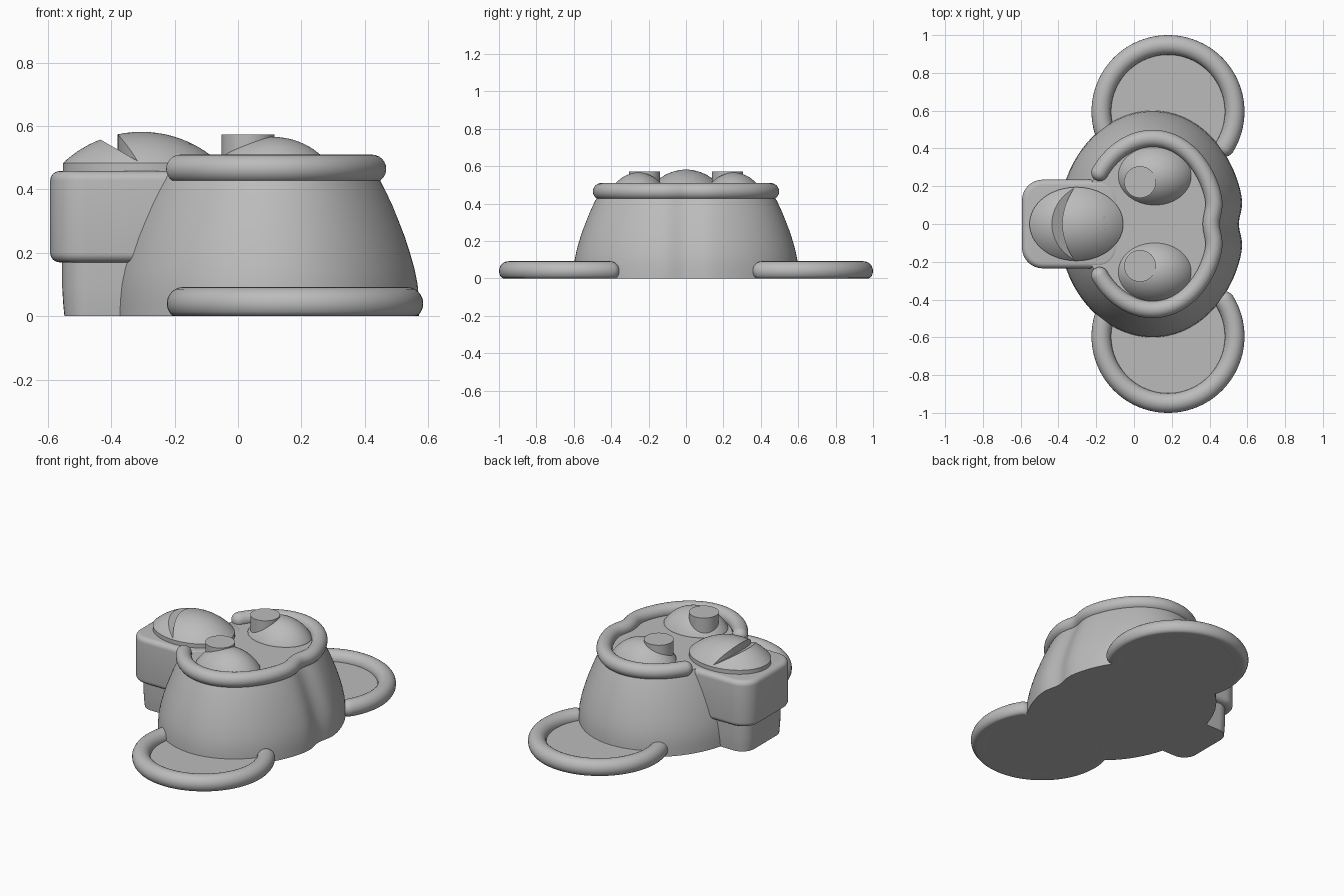
import bpy, bmesh
from math import sin, cos, pi, sqrt, exp, radians
from mathutils import Vector

if "Cube" in bpy.data.objects:
    bpy.data.objects.remove(bpy.data.objects["Cube"], do_unlink=True)

grey = bpy.data.materials.new("plain_grey")
grey.use_nodes = True
COLOR = (0.5, 0.5, 0.5, 1)
grey.diffuse_color = COLOR
grey.node_tree.nodes["Principled BSDF"].inputs["Base Color"].default_value = COLOR


def loft(name, rings, smooth=35):
    """Skin a stack of closed rings and cap both ends."""
    bm = bmesh.new()
    loops = [[bm.verts.new(p) for p in ring] for ring in rings]
    n = len(rings[0])
    for a, b in zip(loops, loops[1:]):
        for i in range(n):
            j = (i + 1) % n
            bm.faces.new((a[i], a[j], b[j], b[i]))
    bm.faces.new(loops[0][::-1])
    bm.faces.new(loops[-1])
    bmesh.ops.recalc_face_normals(bm, faces=bm.faces)
    mesh = bpy.data.meshes.new(name)
    bm.to_mesh(mesh)
    bm.free()
    mesh.materials.append(grey)
    ob = bpy.data.objects.new(name, mesh)
    bpy.context.collection.objects.link(ob)
    shade(ob, smooth)
    return ob


def shade(ob, angle=35):
    bpy.ops.object.select_all(action='DESELECT')
    ob.select_set(True)
    bpy.context.view_layer.objects.active = ob
    bpy.ops.object.shade_smooth_by_angle(angle=radians(angle))


def ellipse(cx, cy, rx, ry, z, n=64):
    return [(cx + rx * cos(2 * pi * i / n), cy + ry * sin(2 * pi * i / n), z) for i in range(n)]


def dome(name, cx, cy, rx, ry, base, edge, top):
    """Short upright edge with a spherical cap above it."""
    h = top - edge
    big = (rx * rx + h * h) / (2 * h)
    rings = [ellipse(cx, cy, rx, ry, base)]
    for k in range(16):
        s = cos(k / 15 * pi / 2) + 0.004
        s = min(s, 1)
        z = edge + sqrt(big ** 2 - (rx * s) ** 2) - (big - h)
        rings.append(ellipse(cx, cy, rx * s, ry * s, z))
    return loft(name, rings)


def tube(name, path, r, n=24):
    """Round bar along a level path with ball ends, flat where it meets the ground."""
    path = [Vector(p) for p in path]
    spots = []
    for i, p in enumerate(path):
        t = (path[min(i + 1, len(path) - 1)] - path[max(i - 1, 0)]).normalized()
        caps = [k / 8 * pi / 2 for k in range(1, 8)]
        if i == 0:
            spots += [(p - t * r * sin(a), t, r * cos(a)) for a in reversed(caps)]
        spots.append((p, t, r))
        if i == len(path) - 1:
            spots += [(p + t * r * sin(a), t, r * cos(a)) for a in caps]
    rings = []
    for p, t, rad in spots:
        side = Vector((-t.y, t.x, 0))
        ring = [p + side * rad * cos(2 * pi * k / n) + Vector((0, 0, rad * sin(2 * pi * k / n))) for k in range(n)]
        rings.append([(v.x, v.y, max(v.z, 0)) for v in ring])
    return loft(name, rings, 50)


def round_box_ring(x0, x1, hy, r, z, inset=0):
    ring = []
    x0, x1, hy, r = x0 + inset, x1 - inset, hy - inset, r - inset
    corners = [(x1 - r, hy - r), (x0 + r, hy - r), (x0 + r, r - hy), (x1 - r, r - hy)]
    for q, (cx, cy) in enumerate(corners):
        for k in range(9):
            a = (q + k / 8) * pi / 2
            ring.append((cx + r * cos(a), cy + r * sin(a), z))
    return ring


def cut(ob, cutter):
    mod = ob.modifiers.new("cut", 'BOOLEAN')
    mod.operation = 'DIFFERENCE'
    mod.solver = 'EXACT'
    mod.object = cutter
    bpy.context.view_layer.objects.active = ob
    bpy.ops.object.modifier_apply(modifier=mod.name)
    bpy.data.objects.remove(cutter, do_unlink=True)


def outline(a, d, z):
    """Head outline shrunk by d, with a shallow dip at the crown."""
    rx = (0.485 if cos(a) > 0 else 0.5) - d
    x, y = rx * cos(a), (0.6 - d) * sin(a)
    if x > 0:
        x -= 0.03 * exp(-(y / 0.08) ** 2)
    return (0.1 + x, y, z)


# Head: flared wall with a flat face on top
profile = [(0, 0), (0.05, 0.001), (0.1, 0.005), (0.15, 0.015), (0.2, 0.029), (0.25, 0.045),
           (0.3, 0.064), (0.35, 0.084), (0.4, 0.107), (0.455, 0.135)]
loft("head", [[outline(2 * pi * i / 128, d, z) for i in range(128)] for z, d in profile])

# Rim around the face, open at the muzzle
END = radians(143)
tube("face_rim", [outline(-END + 2 * END * i / 96, 0.147, 0.465) for i in range(97)], 0.045)

# Ears and eyes, mirrored across the middle
for side, label in ((1, "left"), (-1, "right")):
    ear = (0.18, 0.595 * side)
    arc = [radians(-32 + 244 * i / 64) for i in range(65)]
    tube(label + "_ear_rim", [(ear[0] + 0.353 * cos(a), ear[1] + 0.353 * sin(a) * side, 0.04) for a in arc], 0.052)
    loft(label + "_ear", [ellipse(*ear, 0.34, 0.34, z) for z in (0, 0.038)])
    dome(label + "_eye", 0.11, 0.255 * side, 0.193, 0.155, 0.44, 0.46, 0.566)
    loft(label + "_pupil", [ellipse(0.032, 0.222 * side, 0.084, 0.084, z) for z in (0.45, 0.573)])

# Muzzle block with rounded edges
R = 0.03
steps = [k / 6 * pi / 2 for k in range(7)]
low = [(0.17 + R * (1 - sin(a)), R * (1 - cos(a))) for a in reversed(steps)]
high = [(0.458 - R * (1 - sin(a)), R * (1 - cos(a))) for a in steps]
loft("muzzle", [round_box_ring(-0.593, -0.08, 0.235, 0.11, z, i) for z, i in low + high])

# Chin below the muzzle
loft("chin", [round_box_ring(-0.555, -0.1, 0.2, 0.09, z, i)
              for z, i in ((0, 0.007), (0.04, 0.003), (0.09, 0), (0.2, 0))])

# Snout dome with an open mouth and two nostrils
snout = dome("snout", -0.305, 0, 0.248, 0.195, 0.44, 0.483, 0.582)


def lip(x):
    return 0.555 - 0.577 * (x + 0.43)


sections = []
for i in range(25):
    y = -0.24 + 0.02 * i
    wall = -0.38 + 0.07 * (y / 0.2) ** 2
    sections.append([(wall, y, lip(wall)), (wall, y, 0.75), (-0.768, y, 0.75)])
cut(snout, loft("mouth_cutter", sections))
for side in (1, -1):
    hook = [radians(-110 + 230 * k / 16) for k in range(17)]
    path = [(-0.138 + 0.02 * cos(a), side * (0.06 + 0.027 * sin(a)), 0.553) for a in hook]
    cut(snout, tube("nostril_cutter", path, 0.012, 12))
shade(snout)
